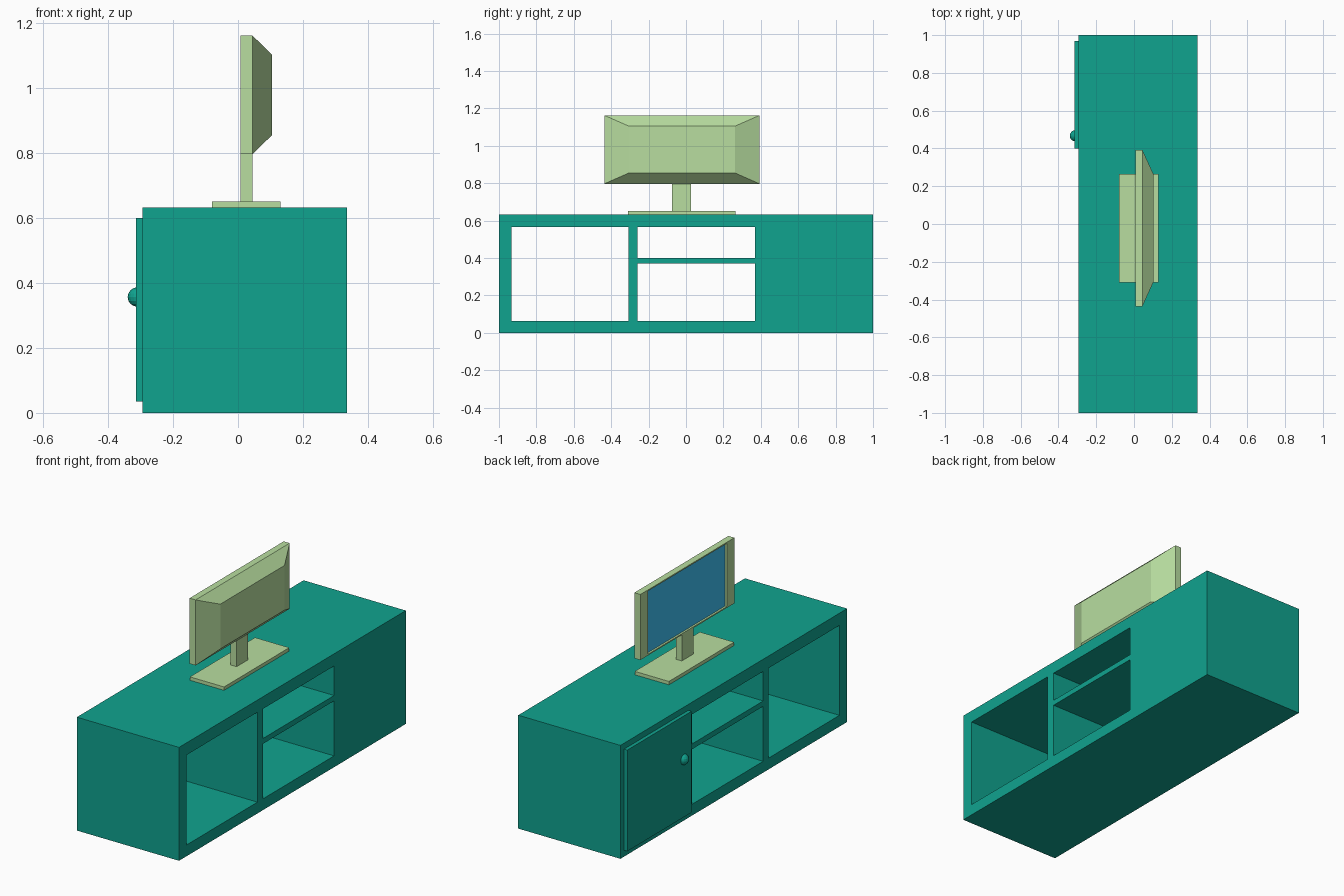
import bpy, bmesh

if "Cube" in bpy.data.objects:
    bpy.data.objects.remove(bpy.data.objects["Cube"])


def material(name, color):
    m = bpy.data.materials.new(name)
    m.diffuse_color = (*color, 1)
    m.use_nodes = True
    m.node_tree.nodes["Principled BSDF"].inputs["Base Color"].default_value = m.diffuse_color
    return m


teal = material("teal", (0.005, 0.366, 0.275))
green = material("pale_green", (0.48, 0.73, 0.35))
blue = material("screen_blue", (0.05, 0.53, 0.91))


def finish(bm, name, *mats):
    bmesh.ops.recalc_face_normals(bm, faces=bm.faces)
    mesh = bpy.data.meshes.new(name)
    bm.to_mesh(mesh)
    bm.free()
    for m in mats:
        mesh.materials.append(m)
    obj = bpy.data.objects.new(name, mesh)
    bpy.context.collection.objects.link(obj)
    return obj


def loft(name, rings, *mats):
    """Skin rectangles (x, y0, y1, z0, z1) in order; a second material colours the first cap."""
    bm = bmesh.new()
    loops = [[bm.verts.new(p) for p in ((x, a, c), (x, b, c), (x, b, d), (x, a, d))]
             for x, a, b, c, d in rings]
    for l0, l1 in zip(loops, loops[1:]):
        for i in range(4):
            j = (i + 1) % 4
            bm.faces.new((l0[i], l0[j], l1[j], l1[i]))
    first = bm.faces.new(loops[0])
    bm.faces.new(loops[-1])
    first.material_index = len(mats) - 1
    return finish(bm, name, *mats)


def box(name, x0, x1, y0, y1, z0, z1, mat):
    return loft(name, [(x0, y0, y1, z0, z1), (x1, y0, y1, z0, z1)], mat)


# Cabinet: face grid with open cells, extruded through its depth
ys = [-1, -0.932, -0.308, -0.26, 0.368, 1]
zs = [0, 0.063, 0.37, 0.4, 0.565, 0.633]
openings = {(1, 1), (1, 2), (1, 3), (3, 1), (3, 3)}
bm = bmesh.new()
grid = [[bm.verts.new((-0.295, y, z)) for z in zs] for y in ys]
for i in range(5):
    for j in range(5):
        if (i, j) not in openings:
            bm.faces.new((grid[i][j], grid[i + 1][j], grid[i + 1][j + 1], grid[i][j + 1]))
ext = bmesh.ops.extrude_face_region(bm, geom=bm.faces[:], use_keep_orig=True)
bmesh.ops.translate(bm, vec=(0.631, 0, 0),
                    verts=[v for v in ext["geom"] if isinstance(v, bmesh.types.BMVert)])
finish(bm, "cabinet", teal)

# Cupboard door and knob
box("door", -0.315, -0.295, 0.40, 0.968, 0.035, 0.6, teal)
bpy.ops.mesh.primitive_uv_sphere_add(segments=16, ring_count=8, radius=0.03,
                                     location=(-0.31, 0.467, 0.357))
knob = bpy.context.object
knob.name = "door_knob"
knob.data.materials.append(teal)

# Television stand
box("stand_base", -0.08, 0.131, -0.31, 0.265, 0.633, 0.652, green)
box("stand_post", 0.007, 0.044, -0.075, 0.027, 0.652, 0.797, green)

# Television: recessed screen, bezel, slab and tapered back
outer = (-0.437, 0.393, 0.797, 1.163)
window = (-0.37, 0.325, 0.804, 1.156)
loft("television", [(0.018, *window), (0.007, *window), (0.007, *outer),
                    (0.044, *outer), (0.104, -0.305, 0.262, 0.855, 1.105)], green, blue)
